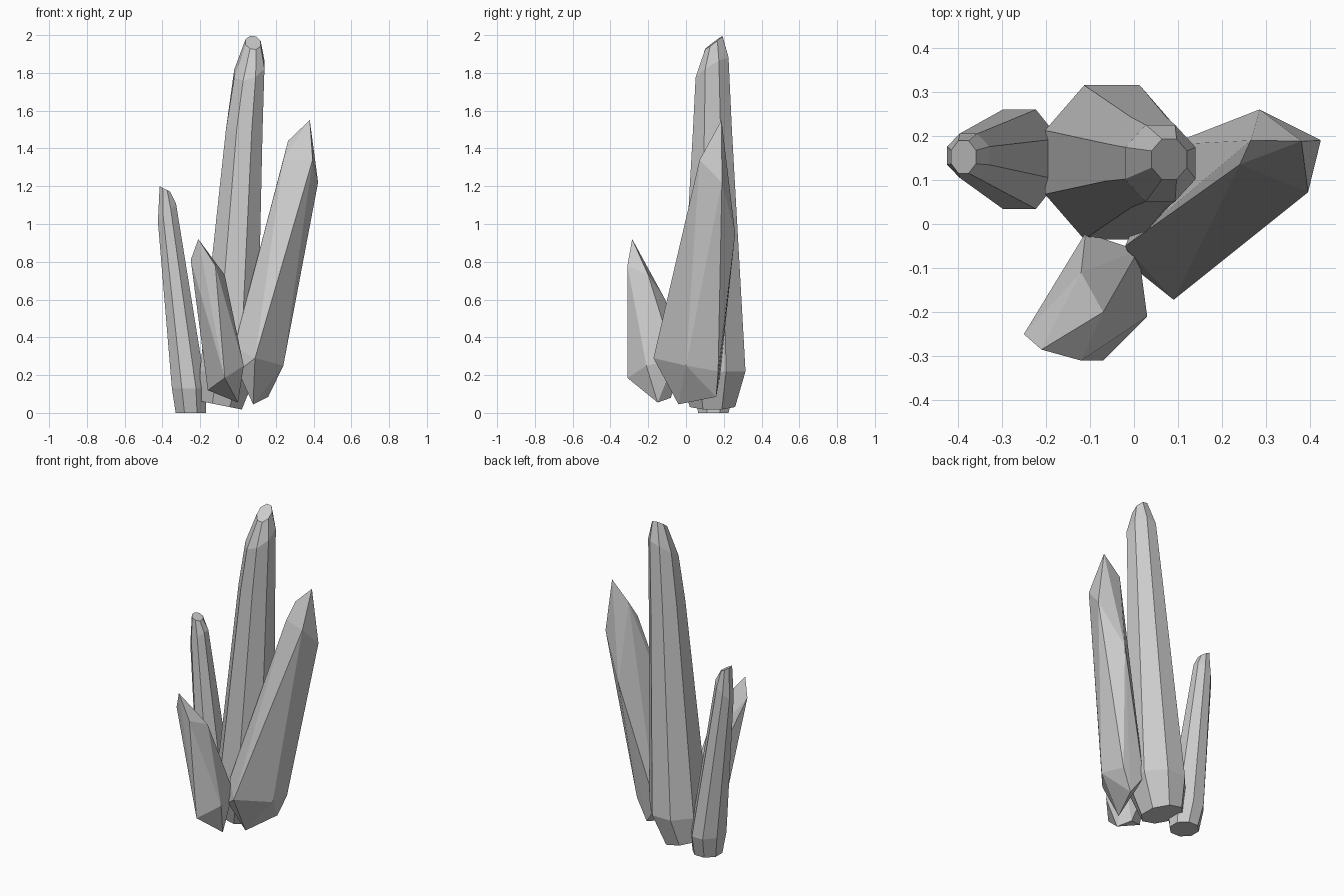
import bpy, bmesh, math

if "Cube" in bpy.data.objects:
    bpy.data.objects.remove(bpy.data.objects["Cube"])


def finish(name, bm):
    bmesh.ops.recalc_face_normals(bm, faces=bm.faces)
    mesh = bpy.data.meshes.new(name)
    bm.to_mesh(mesh)
    bm.free()
    obj = bpy.data.objects.new(name, mesh)
    bpy.context.collection.objects.link(obj)
    return obj


def ring_crystal(name, rings, sides=8):
    """Loft tilted oval rings: (cx, cy, z, rx, ry, slope_x, slope_y)."""
    bm = bmesh.new()
    loops = []
    k = 1 / math.cos(math.pi / sides)
    for cx, cy, z, rx, ry, sx, sy in rings:
        loop = []
        for i in range(sides):
            a = 2 * math.pi * (i + 0.5) / sides
            dx, dy = rx * k * math.cos(a), ry * k * math.sin(a)
            loop.append(bm.verts.new((cx + dx, cy + dy, z + sx * dx + sy * dy)))
        loops.append(loop)
    for lo, hi in zip(loops, loops[1:]):
        for i in range(sides):
            j = (i + 1) % sides
            bm.faces.new((lo[i], lo[j], hi[j], hi[i]))
    bm.faces.new(loops[0][::-1])
    bm.faces.new(loops[-1])
    return finish(name, bm)


def hull_crystal(name, points):
    """Faceted crystal wrapped around its corner points."""
    bm = bmesh.new()
    for p in points:
        bm.verts.new(p)
    res = bmesh.ops.convex_hull(bm, input=bm.verts)
    loose = [v for v in bm.verts if not v.link_faces]
    bmesh.ops.delete(bm, geom=loose, context='VERTS')
    bmesh.ops.dissolve_limit(bm, angle_limit=math.radians(3),
                             verts=bm.verts, edges=bm.edges)
    return finish(name, bm)


# Tall central crystal
ring_crystal("tall_crystal", [
    (-0.09, 0.14, 0.04, 0.11, 0.12, -0.2, 0),
    (-0.05, 0.14, 0.22, 0.152, 0.175, 0, 0),
    (0.033, 0.14, 1.50, 0.097, 0.103, 0, 0),
    (0.06, 0.138, 1.82, 0.08, 0.087, 0.3, 0.6),
    (0.08, 0.147, 1.96, 0.040, 0.046, -0.1, 0.75),
])

# Slim left crystal
ring_crystal("left_crystal", [
    (-0.25, 0.145, 0.0, 0.08, 0.08, 0, 0),
    (-0.26, 0.147, 0.13, 0.09, 0.113, 0, 0),
    (-0.376, 0.155, 1.06, 0.048, 0.05, 1.0, 0),
    (-0.387, 0.152, 1.185, 0.028, 0.037, -0.5, 0),
])

# Leaning right crystal
hull_crystal("right_crystal", [
    (0.08, -0.04, 0.045), (0.16, 0.16, 0.085),
    (0.09, -0.172, 0.29), (0.24, 0.0, 0.25), (0.22, 0.17, 0.22),
    (0.08, 0.18, 0.2), (-0.02, -0.05, 0.35), (0.0, -0.1, 0.22),
    (0.24, 0.135, 1.34), (0.265, 0.19, 1.44), (0.395, 0.072, 1.34),
    (0.424, 0.19, 1.22), (0.285, 0.26, 0.95), (0.38, 0.188, 1.55),
])

# Short front crystal
hull_crystal("front_crystal", [
    (0.0, -0.15, 0.055), (-0.05, -0.08, 0.08), (-0.16, -0.14, 0.12),
    (-0.07, -0.31, 0.185), (0.03, -0.21, 0.25), (0.01, -0.06, 0.28),
    (-0.11, -0.02, 0.3), (-0.12, -0.11, 0.6), (-0.07, -0.2, 0.73),
    (-0.12, -0.31, 0.78), (-0.25, -0.25, 0.81), (-0.21, -0.285, 0.92),
])
